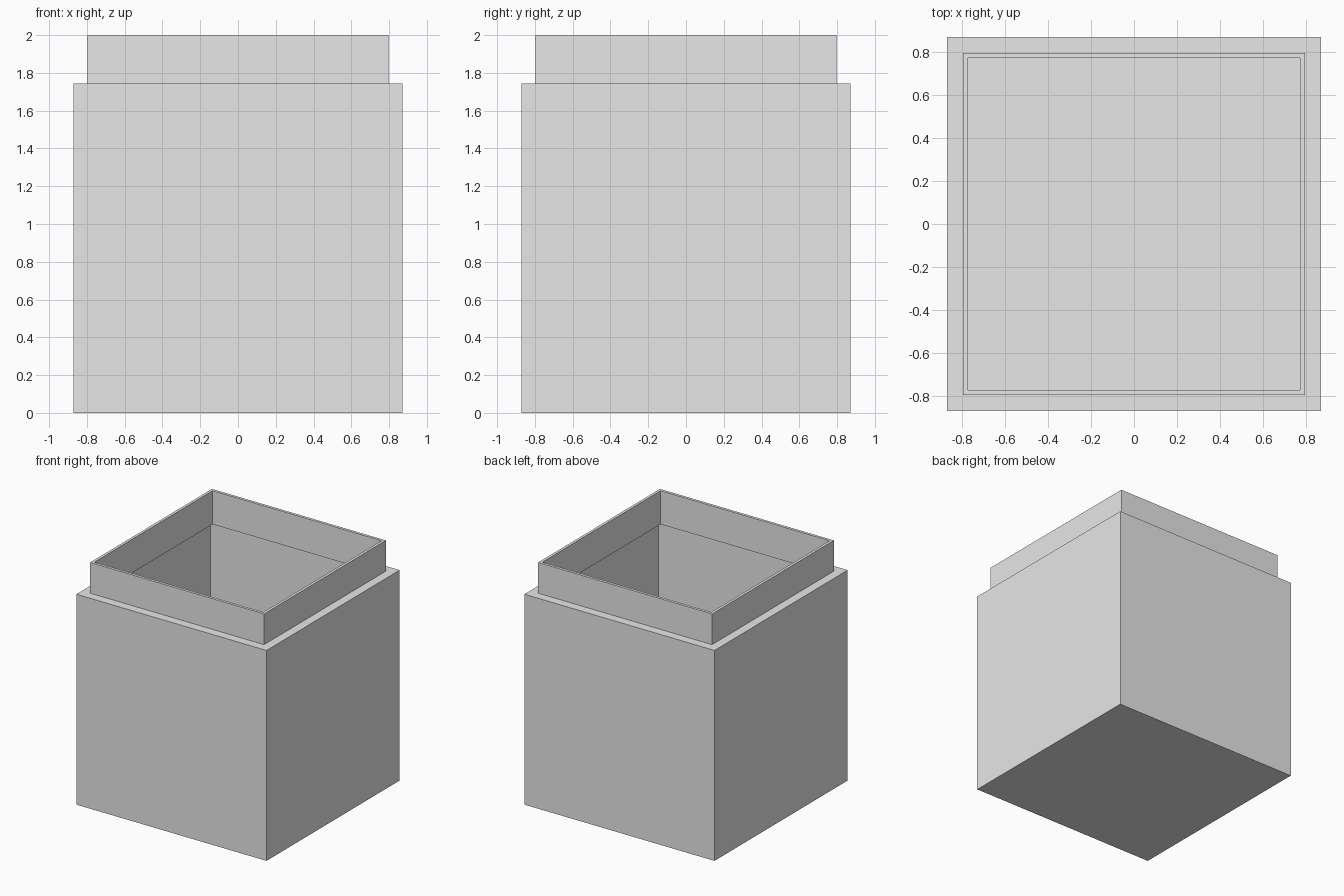
import bpy
import bmesh

# Remove the default cube
default_cube = bpy.data.objects.get("Cube")
if default_cube:
    bpy.data.objects.remove(default_cube, do_unlink=True)

# Main sizes
WALL = 0.023
BODY_HALF = 0.872
BODY_TOP = 1.745
NECK_HALF = 0.798
NECK_TOP = 2.0


def make_material(name, color):
    mat = bpy.data.materials.new(name)
    mat.use_nodes = True
    mat.diffuse_color = color
    mat.node_tree.nodes["Principled BSDF"].inputs["Base Color"].default_value = color
    return mat


def square_ring(bm, half, z):
    corners = ((-1, -1), (1, -1), (1, 1), (-1, 1))
    return [bm.verts.new((x * half, y * half, z)) for x, y in corners]


def square_shell(name, profile, mat):
    """Sweep a (half width, height) profile around a square, capping both ends."""
    bm = bmesh.new()
    rings = [square_ring(bm, half, z) for half, z in profile]
    for a, b in zip(rings, rings[1:]):
        for i in range(4):
            j = (i + 1) % 4
            bm.faces.new((a[i], a[j], b[j], b[i]))
    bm.faces.new(rings[0][::-1])
    bm.faces.new(rings[-1])
    bmesh.ops.recalc_face_normals(bm, faces=bm.faces)
    mesh = bpy.data.meshes.new(name)
    bm.to_mesh(mesh)
    bm.free()
    mesh.materials.append(mat)
    obj = bpy.data.objects.new(name, mesh)
    bpy.context.collection.objects.link(obj)
    return obj


grey = make_material("light_grey", (0.8, 0.8, 0.8, 1.0))

# Hollow box with a narrower open neck: outside going up, then inside going down
square_shell("open_container", [
    (BODY_HALF, 0),
    (BODY_HALF, BODY_TOP),
    (NECK_HALF, BODY_TOP),
    (NECK_HALF, NECK_TOP),
    (NECK_HALF - WALL, NECK_TOP),
    (NECK_HALF - WALL, BODY_TOP - WALL),
    (BODY_HALF - WALL, BODY_TOP - WALL),
    (BODY_HALF - WALL, WALL),
], grey)
